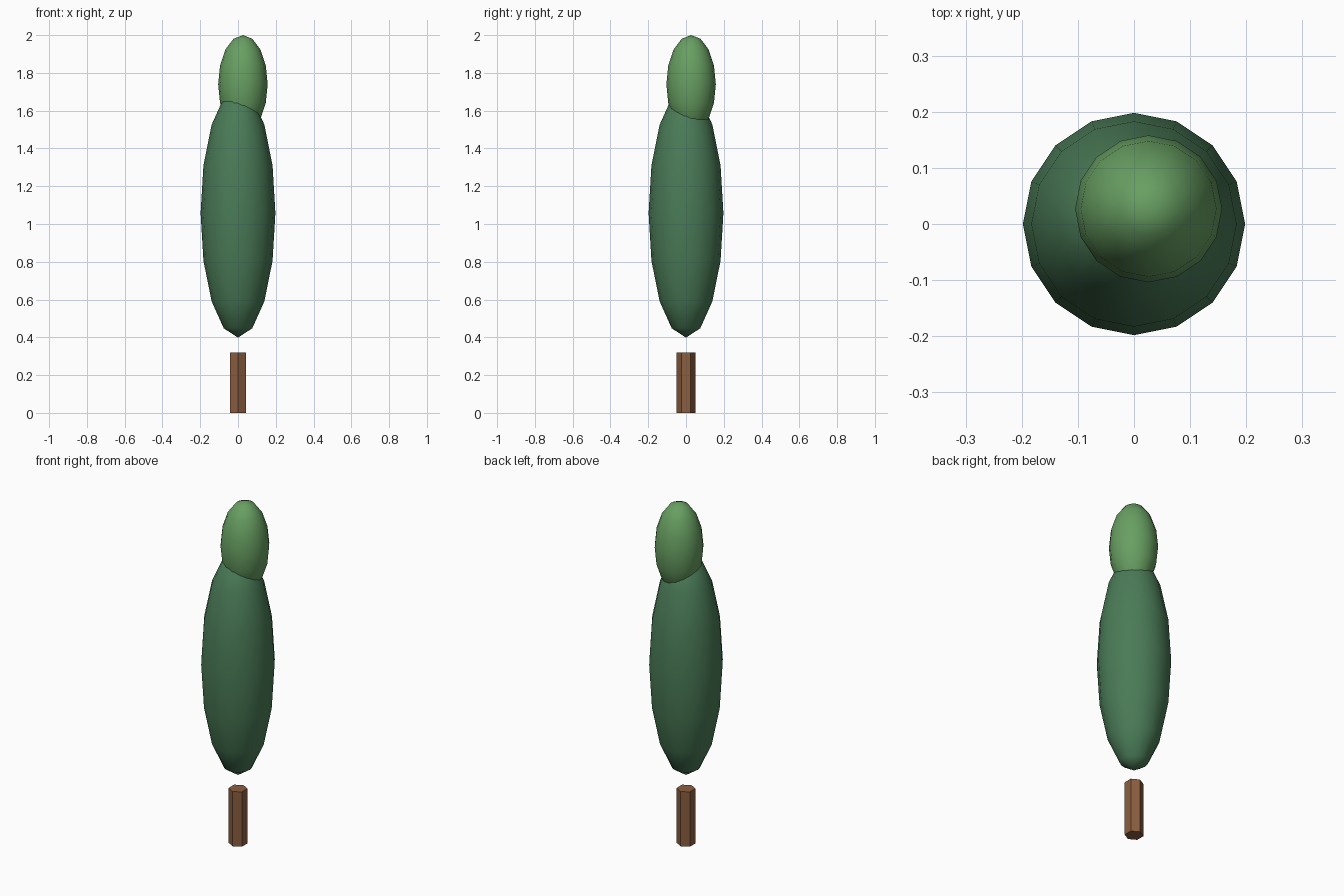
import bpy
from math import radians

cube = bpy.data.objects.get("Cube")
if cube:
    bpy.data.objects.remove(cube, do_unlink=True)


def make_material(name, rgb):
    mat = bpy.data.materials.new(name)
    mat.use_nodes = True
    colour = (*rgb, 1.0)
    mat.diffuse_color = colour
    mat.node_tree.nodes["Principled BSDF"].inputs["Base Color"].default_value = colour
    return mat


def finish(name, mat):
    obj = bpy.context.object
    obj.name = obj.data.name = name
    obj.data.materials.append(mat)
    bpy.ops.object.transform_apply(location=False, rotation=False, scale=True)
    return obj


def foliage(name, centre, radius, half_height, mat):
    bpy.ops.mesh.primitive_uv_sphere_add(segments=16, ring_count=8, radius=1, location=centre)
    bpy.context.object.scale = (radius, radius, half_height)
    finish(name, mat)
    bpy.ops.object.shade_smooth()


bark = make_material("bark brown", (0.258, 0.112, 0.050))
dark_leaf = make_material("dark green", (0.069, 0.198, 0.095))
light_leaf = make_material("light green", (0.138, 0.347, 0.122))

# Six-sided trunk
bpy.ops.mesh.primitive_cylinder_add(vertices=6, radius=0.05, depth=0.32, location=(0, 0, 0.16))
finish("trunk", bark)
bpy.ops.object.shade_smooth_by_angle(angle=radians(30))

# Tall main crown and the smaller offset tip
foliage("main_crown", (0, 0, 1.058), 0.198, 0.66, dark_leaf)
foliage("crown_tip", (0.026, 0.027, 1.74), 0.131, 0.26, light_leaf)
